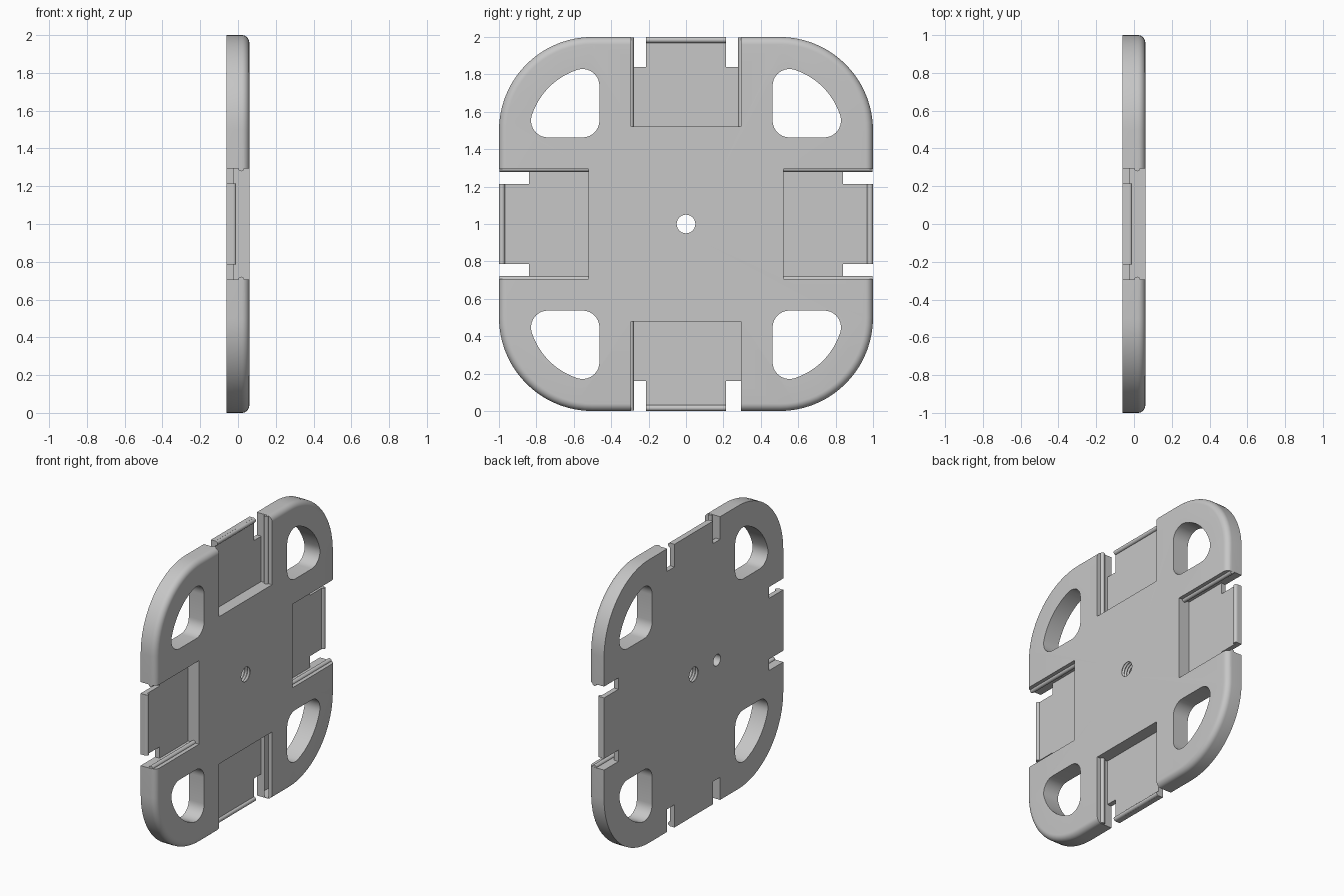
import bpy, bmesh
from math import sin, cos, pi, sqrt, atan2
from mathutils import Vector, Matrix

default = bpy.data.objects.get("Cube")
if default:
    bpy.data.objects.remove(default)

HALF = 0.06       # half thickness of the plate
FLOOR = -0.025    # level of the recessed pads
WALL = 0.295      # half width of a recess
PAD = 0.215       # half width of a pad tongue

grey = bpy.data.materials.new("Plain grey")
grey.use_nodes = True
colour = (0.57, 0.57, 0.57, 1)
grey.diffuse_color = colour
grey.node_tree.nodes["Principled BSDF"].inputs["Base Color"].default_value = colour


def loft(bm, rings, turn=0):
    """Skin a closed solid through rings of (x, y, z), turned by quarter turns about x."""
    rot = Matrix.Rotation(turn * pi / 2, 3, 'X')
    loops = [[bm.verts.new(rot @ Vector(p)) for p in ring] for ring in rings]
    n = len(loops[0])
    for a, b in zip(loops, loops[1:]):
        for i in range(n):
            bm.faces.new((a[i], a[(i + 1) % n], b[(i + 1) % n], b[i]))
    bm.faces.new(loops[0])
    bm.faces.new(loops[-1])


def prism(bm, outline, x0, x1, turn=0):
    loft(bm, [[(x, y, z) for y, z in outline] for x in (x0, x1)], turn)


def rect(y0, y1, z0, z1):
    return [(y0, z0), (y1, z0), (y1, z1), (y0, z1)]


def arc(cy, cz, r, a0, a1, n=10):
    angles = [a0 + (a1 - a0) * i / n for i in range(n + 1)]
    return [(cy + r * cos(a), cz + r * sin(a)) for a in angles]


def circle(r, cy=0, cz=0, n=32):
    return arc(cy, cz, r, 0, 2 * pi, n)[:-1]


def rounded_square(inset):
    r, c = 0.5 - inset, 0.5
    pts = []
    for k, (sy, sz) in enumerate([(1, 1), (-1, 1), (-1, -1), (1, -1)]):
        pts += arc(sy * c, sz * c, r, k * pi / 2, (k + 1) * pi / 2, 18)
    return pts


def corner_window(base=0.463, big=0.38, f=0.09):
    """Quarter disc with its three corners rounded."""
    d = sqrt((big - f) ** 2 - f ** 2)
    low, high = atan2(f, d), atan2(d, f)
    return (arc(base + f, base + f, f, pi, 1.5 * pi)
            + arc(base + d, base + f, f, -pi / 2, low)
            + arc(base, base, big, low, high, 20)[1:-1]
            + arc(base + f, base + d, f, high, pi))


def make(name, bm):
    bmesh.ops.recalc_face_normals(bm, faces=bm.faces)
    mesh = bpy.data.meshes.new(name)
    bm.to_mesh(mesh)
    bm.free()
    mesh.materials.append(grey)
    ob = bpy.data.objects.new(name, mesh)
    bpy.context.collection.objects.link(ob)
    ob.location.z = 1
    return ob


# Plate body, with the outer rim rounded on the recessed side
bm = bmesh.new()
R = 0.04
steps = [(-HALF, 0)] + [(HALF - R + R * sin(a), R - R * cos(a))
                        for a in (i * pi / 16 for i in range(9))]
loft(bm, [[(x, y, z) for y, z in rounded_square(d)] for x, d in steps])
plate = make("plate", bm)

# Square recess in the middle of each side
recesses = bmesh.new()
for k in range(4):
    prism(recesses, rect(-WALL, WALL, 0.52, 1.1), FLOOR, 0.1, k)

# Corner windows, slots beside the pad tongues, threaded hole and pin hole
openings = bmesh.new()
for k in range(4):
    prism(openings, corner_window(), -0.1, 0.1, k)
    prism(openings, rect(PAD, WALL, 0.84, 1.1), -0.1, 0.1, k)
    prism(openings, rect(-WALL, -PAD, 0.84, 1.1), -0.1, 0.1, k)
turns = 14
thread = [(-0.07 + 0.14 * i / turns, 0.05 if i % 2 else 0.059) for i in range(turns + 1)]
loft(openings, [[(x, y, z) for y, z in circle(r)] for x, r in thread])
prism(openings, circle(0.04, cy=-0.26), -0.1, 0.0)

# Snap ridges along the recess walls, and a rounded lip on each pad's outer edge
ridges = bmesh.new()
for k in range(4):
    for side in (-1, 1):
        section = circle(0.016, 0.017, side * WALL, 20)
        loft(ridges, [[(x, y, z) for x, y in section] for z in (0.51, 0.998)], k)
    section = circle(0.0155, FLOOR, 0.984, 20)
    loft(ridges, [[(x, y, z) for x, z in section] for y in (-PAD + 0.001, PAD - 0.001)], k)

bpy.context.view_layer.objects.active = plate
for name, tool_mesh, op in (("recess_cutter", recesses, 'DIFFERENCE'),
                            ("opening_cutter", openings, 'DIFFERENCE'),
                            ("snap_ridges", ridges, 'UNION')):
    tool = make(name, tool_mesh)
    tool.hide_render = True
    mod = plate.modifiers.new(name, 'BOOLEAN')
    mod.operation, mod.object, mod.solver = op, tool, 'EXACT'
    bpy.ops.object.modifier_apply(modifier=mod.name)
    bpy.data.objects.remove(tool)

# Smooth the curved walls and keep hard edges crisp
bpy.ops.object.select_all(action='DESELECT')
plate.select_set(True)
bpy.ops.object.shade_smooth_by_angle(angle=pi / 6)
